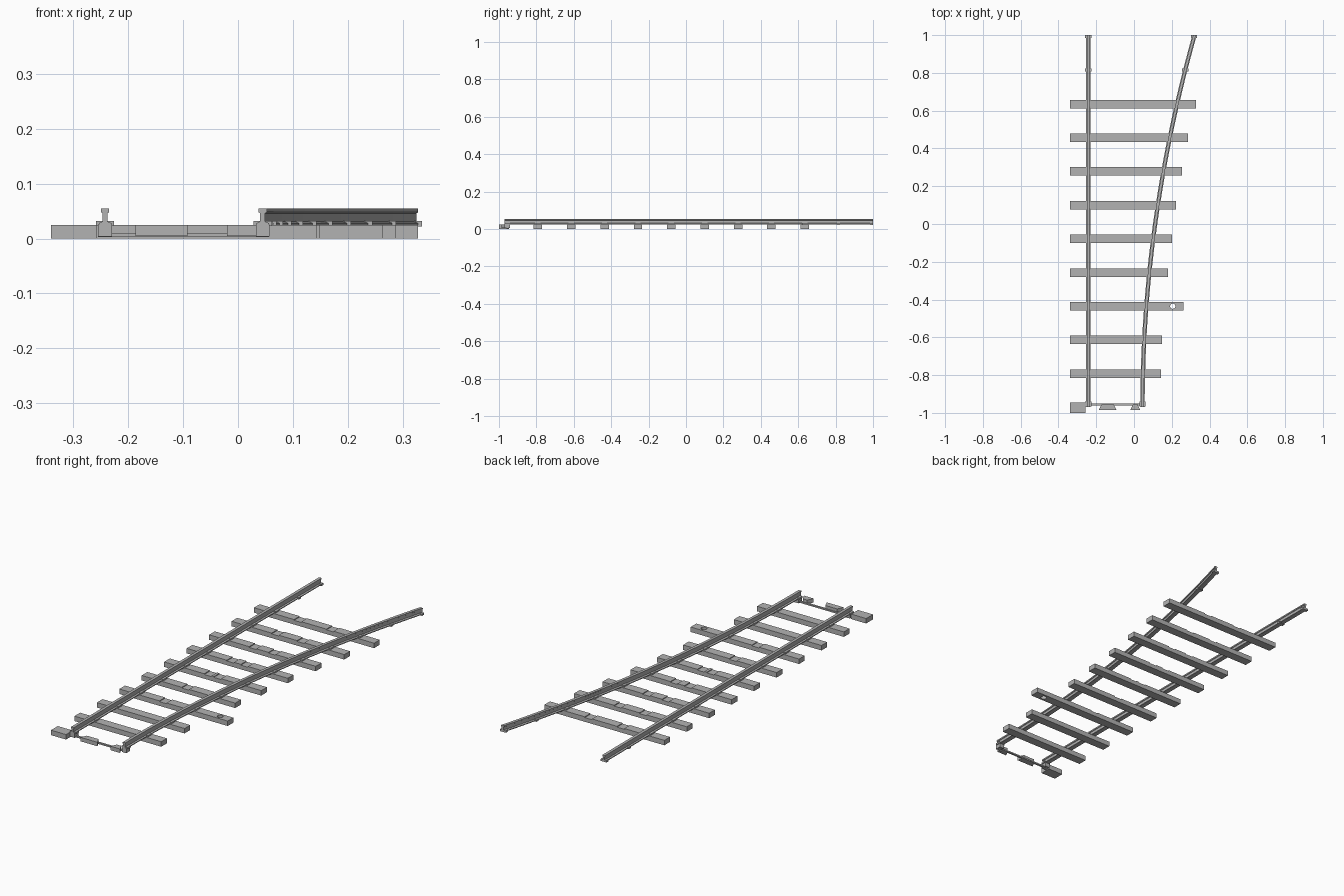
import bpy
import bmesh
import math
from mathutils import Vector

if "Cube" in bpy.data.objects:
    bpy.data.objects.remove(bpy.data.objects["Cube"], do_unlink=True)

steel = bpy.data.materials.new("plain_grey")
steel.use_nodes = True
GREY = (0.45, 0.45, 0.45, 1)
steel.diffuse_color = GREY
steel.node_tree.nodes["Principled BSDF"].inputs["Base Color"].default_value = GREY

LEFT_X = -0.242          # straight rail
TOP = 0.025              # sleeper top
HALF = 0.0225            # half sleeper width
START, END = -0.97, 1.0


def curve_x(y):
    return 0.045 + 0.071 * (y - START) ** 2


def straight_x(y):
    return LEFT_X


def finish(name, bm):
    bmesh.ops.recalc_face_normals(bm, faces=bm.faces)
    mesh = bpy.data.meshes.new(name)
    bm.to_mesh(mesh)
    bm.free()
    mesh.materials.append(steel)
    obj = bpy.data.objects.new(name, mesh)
    bpy.context.collection.objects.link(obj)
    return obj


def prism(name, points, move):
    """Extrude a closed 3D outline along a vector."""
    bm = bmesh.new()
    face = bm.faces.new([bm.verts.new(p) for p in points])
    res = bmesh.ops.extrude_face_region(bm, geom=[face])
    verts = [g for g in res["geom"] if isinstance(g, bmesh.types.BMVert)]
    bmesh.ops.translate(bm, verts=verts, vec=Vector(move))
    return finish(name, bm)


def box(name, x0, x1, y0, y1, z0, z1):
    return prism(name, [(x0, y0, z0), (x1, y0, z0), (x1, y1, z0), (x0, y1, z0)],
                 (0, 0, z1 - z0))


def rail(name, path, steps):
    """Sweep a flat-bottomed rail section along the path."""
    half = [(0.0115, 0.024), (0.0115, 0.028), (0.0045, 0.031),
            (0.0045, 0.046), (0.0075, 0.048), (0.0075, 0.0545)]
    section = half + [(-w, z) for w, z in reversed(half)]
    bm = bmesh.new()
    rings = []
    for i in range(steps + 1):
        y = START + (END - START) * i / steps
        rings.append([bm.verts.new((path(y) + w, y, z)) for w, z in section])
    n = len(section)
    for a, b in zip(rings, rings[1:]):
        for k in range(n):
            bm.faces.new((a[k], a[(k + 1) % n], b[(k + 1) % n], b[k]))
    bm.faces.new(rings[0])
    bm.faces.new(rings[-1])
    return finish(name, bm)


def sleeper(name, y, x1, notches):
    """Plank with shallow recesses in its top."""
    outline = [(-0.34, 0), (-0.34, TOP)]
    for cx in sorted(notches):
        for dx, z in ((-0.02, TOP), (-0.02, 0.021), (0.02, 0.021), (0.02, TOP)):
            outline.append((cx + dx, z))
    outline += [(x1, TOP), (x1, 0)]
    return prism(name, [(x, y - HALF, z) for x, z in outline], (0, 2 * HALF, 0))


# Rails
rail("straight_rail", straight_x, 1)
rail("curved_rail", curve_x, 24)

# Sleepers with recesses along both track centres
ends = [0.143, 0.148, 0.263, 0.18, 0.2, 0.223, 0.253, 0.287, 0.328]
rows = [-0.792 + 0.1784 * i for i in range(len(ends))]
planks = []
for i, (y, x1) in enumerate(zip(rows, ends)):
    notches = []
    if i >= 2:
        notches.append(-0.097)
    if i >= 4:
        notches.append(curve_x(y) - 0.145)
    planks.append(sleeper(f"sleeper_{i + 1}", y, x1, notches))

# Screw hole in the long sleeper
bm = bmesh.new()
bmesh.ops.create_cone(bm, cap_ends=True, segments=16, radius1=0.014, radius2=0.014, depth=0.1)
bmesh.ops.translate(bm, verts=bm.verts, vec=(0.205, rows[2], 0))
cutter = finish("hole_cutter", bm)
cutter.hide_render = True
cutter.hide_set(True)
cutter.display_type = 'WIRE'
mod = planks[2].modifiers.new("screw_hole", 'BOOLEAN')
mod.operation = 'DIFFERENCE'
mod.solver = 'EXACT'
mod.object = cutter

# Rail clips on every sleeper, and on the free rail ends
clips = [(y, 0.014) for y in rows] + [(0.815, 0.008), (0.992, 0.008)]
for side, path in (("straight", straight_x), ("curved", curve_x)):
    for i, (y, depth) in enumerate(clips):
        x = path(y)
        box(f"{side}_clip_{i + 1}", x - 0.0165, x + 0.0165, y - depth, y + depth, 0.022, 0.032)
    # Block beneath the front end of the rail
    x = path(START)
    box(f"{side}_end_block", x - 0.0125, x + 0.0125, START, -0.94, 0.004, 0.026)
    box(f"{side}_end_clip", x - 0.0165, x + 0.0165, START + 0.005, -0.94, 0.023, 0.032)

# Front stub, tie bar and tapered tabs
box("front_stub", -0.34, -0.257, -1.0, -0.946, 0, TOP)
box("tie_bar", -0.255, 0.056, -0.96, -0.95, 0.003, 0.01)
for name, x0, x1 in (("middle_tab", -0.187, -0.092), ("side_tab", -0.02, 0.034)):
    prism(name, [(x0, -0.986, 0.005), (x1, -0.986, 0.005),
                 (x1 - 0.015, -0.955, 0.005), (x0 + 0.015, -0.955, 0.005)],
          (0, 0, TOP - 0.005))
